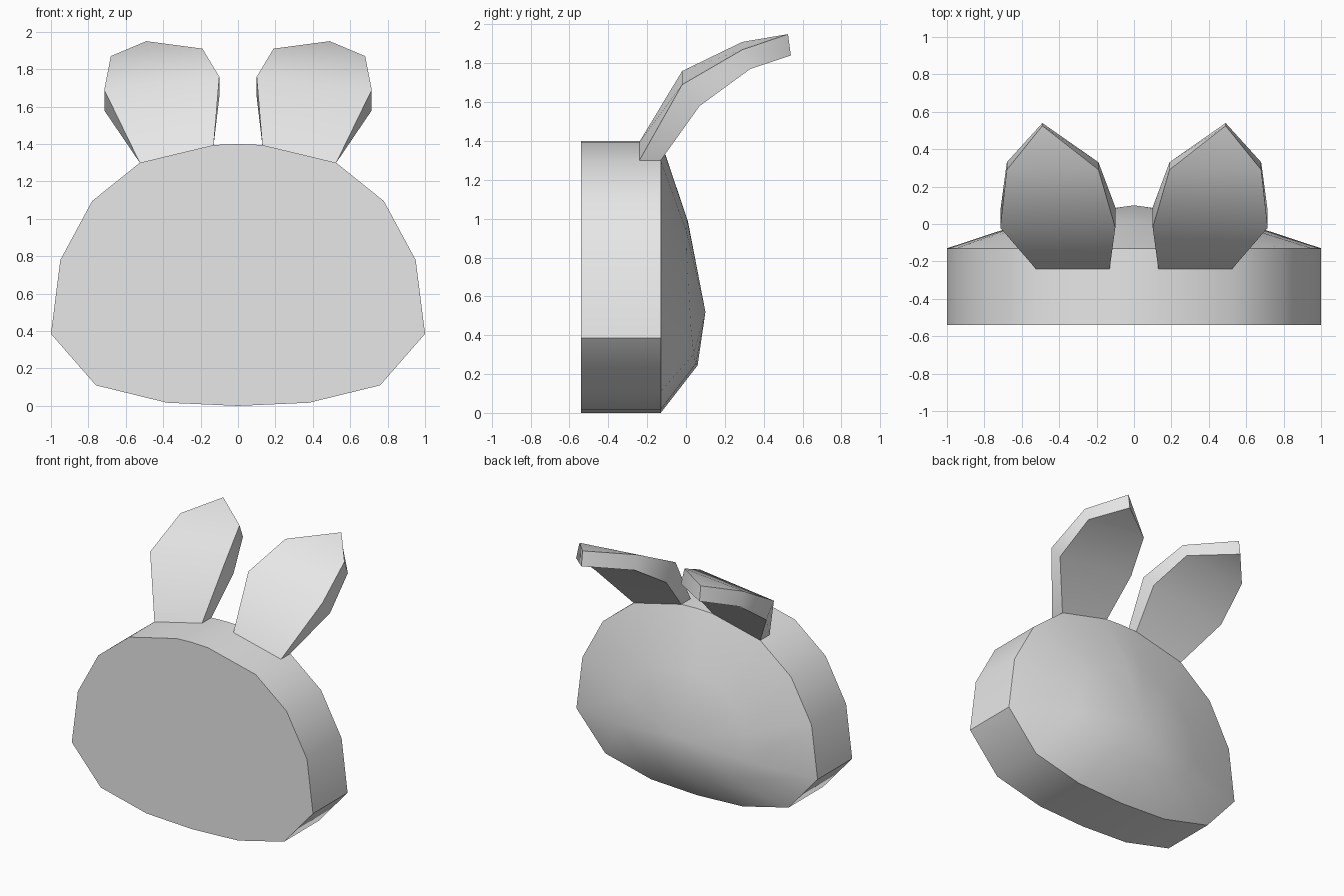
import bpy, bmesh, math
from mathutils import Vector

cube = bpy.data.objects.get("Cube")
if cube:
    bpy.data.objects.remove(cube)

grey = bpy.data.materials.new("plain grey")
grey.use_nodes = True
grey.diffuse_color = (0.8, 0.8, 0.8, 1)
grey.node_tree.nodes["Principled BSDF"].inputs["Base Color"].default_value = (0.8, 0.8, 0.8, 1)


def finish(name, bm):
    """Turn a bmesh into a shaded object."""
    bmesh.ops.recalc_face_normals(bm, faces=bm.faces)
    mesh = bpy.data.meshes.new(name)
    bm.to_mesh(mesh)
    bm.free()
    mesh.materials.append(grey)
    obj = bpy.data.objects.new(name, mesh)
    bpy.context.collection.objects.link(obj)
    bpy.ops.object.select_all(action="DESELECT")
    bpy.context.view_layer.objects.active = obj
    obj.select_set(True)
    bpy.ops.object.shade_smooth_by_angle(angle=math.radians(40))


def bridge(bm, a, b):
    for i in range(len(a)):
        j = (i + 1) % len(a)
        bm.faces.new((a[i], a[j], b[j], b[i]))


# Head: flat front, straight rim, domed back
half = [(0.38, 0.017), (0.76, 0.11), (1.0, 0.385), (0.95, 0.78),
        (0.78, 1.095), (0.525, 1.30), (0.13, 1.395)]
outline = [(0, 0)] + half + [(0, 1.40)] + [(-x, z) for x, z in reversed(half)]
crown = 0.52


def dome_point(x, z):
    x, z = x * 0.53, crown + (z - crown) * 0.53
    return x, 0.06 - 0.067 * (z - 0.24) - 0.04 * abs(x), z


bm = bmesh.new()
front = [bm.verts.new((x, -0.54, z)) for x, z in outline]
rim = [bm.verts.new((x, -0.13, z)) for x, z in outline]
ring = [bm.verts.new(dome_point(x, z)) for x, z in outline]
bm.faces.new(front)
bridge(bm, front, rim)
bridge(bm, rim, ring)
peak = bm.verts.new((0, 0.10, crown))
for i, v in enumerate(ring):
    bm.faces.new((v, ring[(i + 1) % len(ring)], peak))
finish("head", bm)

# Ears: thick bent leaves, leaning back; each entry is top point, then drop to underside
ear = [((0.13, -0.24, 1.395), (0, 0.11, 0)),
       ((0.525, -0.24, 1.30), (0, 0.11, 0)),
       ((0.715, -0.02, 1.69), (0, 0.09, -0.11)),
       ((0.68, 0.29, 1.87), (0, 0.04, -0.10)),
       ((0.49, 0.525, 1.95), (0, 0.015, -0.11)),
       ((0.19, 0.29, 1.91), (0, 0.04, -0.10)),
       ((0.10, -0.02, 1.76), (0, 0.11, -0.11))]

for name, side in (("left_ear", 1), ("right_ear", -1)):
    bm = bmesh.new()
    top, under = [], []
    for point, drop in ear:
        p = Vector(point)
        q = p + Vector(drop)
        top.append(bm.verts.new((side * p.x, p.y, p.z)))
        under.append(bm.verts.new((side * q.x, q.y, q.z)))
    for v in (top, under):
        bm.faces.new((v[0], v[1], v[2], v[6]))
        bm.faces.new((v[6], v[2], v[3], v[5]))
        bm.faces.new((v[5], v[3], v[4]))
    bridge(bm, top, under)
    finish(name, bm)
